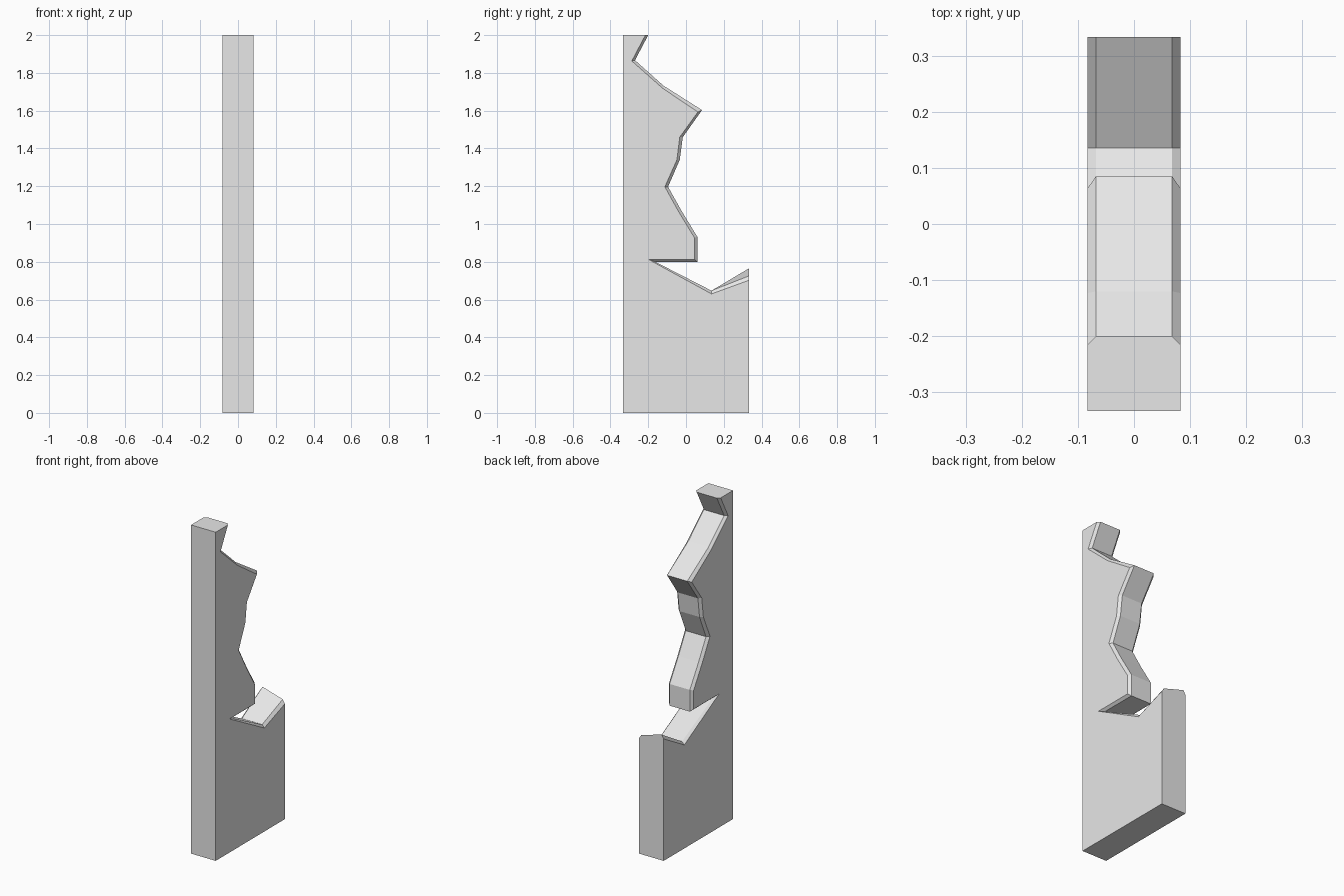
import bpy, bmesh

if "Cube" in bpy.data.objects:
    bpy.data.objects.remove(bpy.data.objects["Cube"])

HALF_W, INNER_W, HALF_D = 0.083, 0.068, 0.333

# Broken edge from top to back: (y, z) on the slab side, (y, z) on the inset strip
EDGE = [
    ((-0.215, 2.0), (-0.20, 2.0)),
    ((-0.287, 1.863), (-0.27, 1.867)),
    ((-0.123, 1.718), (-0.12, 1.733)),
    ((0.063, 1.593), (0.085, 1.603)),
    ((-0.033, 1.46), (-0.017, 1.46)),
    ((-0.048, 1.34), (-0.033, 1.34)),
    ((-0.112, 1.197), (-0.095, 1.197)),
    ((-0.039, 1.065), (-0.024, 1.07)),
    ((0.045, 0.927), (0.06, 0.932)),
    ((0.045, 0.813), (0.06, 0.80)),
    ((-0.20, 0.813), (-0.163, 0.80)),
    ((0.135, 0.63), (0.135, 0.647)),
    ((HALF_D, 0.702), (HALF_D, 0.725)),
]
TILT = 0.04  # the last ledge rises towards the left side

bm = bmesh.new()


def side_rows(sign):
    """Corners and broken-edge vertices for one side of the slab."""
    outer = [bm.verts.new((sign * HALF_W, *o)) for o, i in EDGE]
    inner = [bm.verts.new((sign * INNER_W, *i)) for o, i in EDGE]
    if sign < 0:
        outer[-1].co.z += TILT
        inner[-1].co.z += TILT
    corners = [bm.verts.new((sign * HALF_W, y, z)) for y, z in
               ((HALF_D, 0), (-HALF_D, 0), (-HALF_D, 2))]
    bm.faces.new(outer + corners)
    # Chamfer along the break
    for k in range(len(EDGE) - 1):
        bm.faces.new((outer[k], outer[k + 1], inner[k + 1], inner[k]))
    return outer, inner, corners


ro, ri, rc = side_rows(1)
lo, li, lc = side_rows(-1)

# Broken face between the two chamfers
for k in range(len(EDGE) - 1):
    bm.faces.new((ri[k], ri[k + 1], li[k + 1], li[k]))

# Top, front, bottom and back
bm.faces.new((lc[2], rc[2], ro[0], ri[0], li[0], lo[0]))
bm.faces.new((lc[1], rc[1], rc[2], lc[2]))
bm.faces.new((lc[0], rc[0], rc[1], lc[1]))
bm.faces.new((lc[0], rc[0], ro[-1], ri[-1], li[-1], lo[-1]))

bmesh.ops.recalc_face_normals(bm, faces=bm.faces[:])

mesh = bpy.data.meshes.new("broken_wall_slab")
bm.to_mesh(mesh)
bm.free()
slab = bpy.data.objects.new("broken_wall_slab", mesh)
bpy.context.collection.objects.link(slab)

# Plain light grey
grey = bpy.data.materials.new("light_grey")
grey.diffuse_color = (0.8, 0.8, 0.8, 1)
grey.use_nodes = True
grey.node_tree.nodes["Principled BSDF"].inputs["Base Color"].default_value = grey.diffuse_color
mesh.materials.append(grey)
